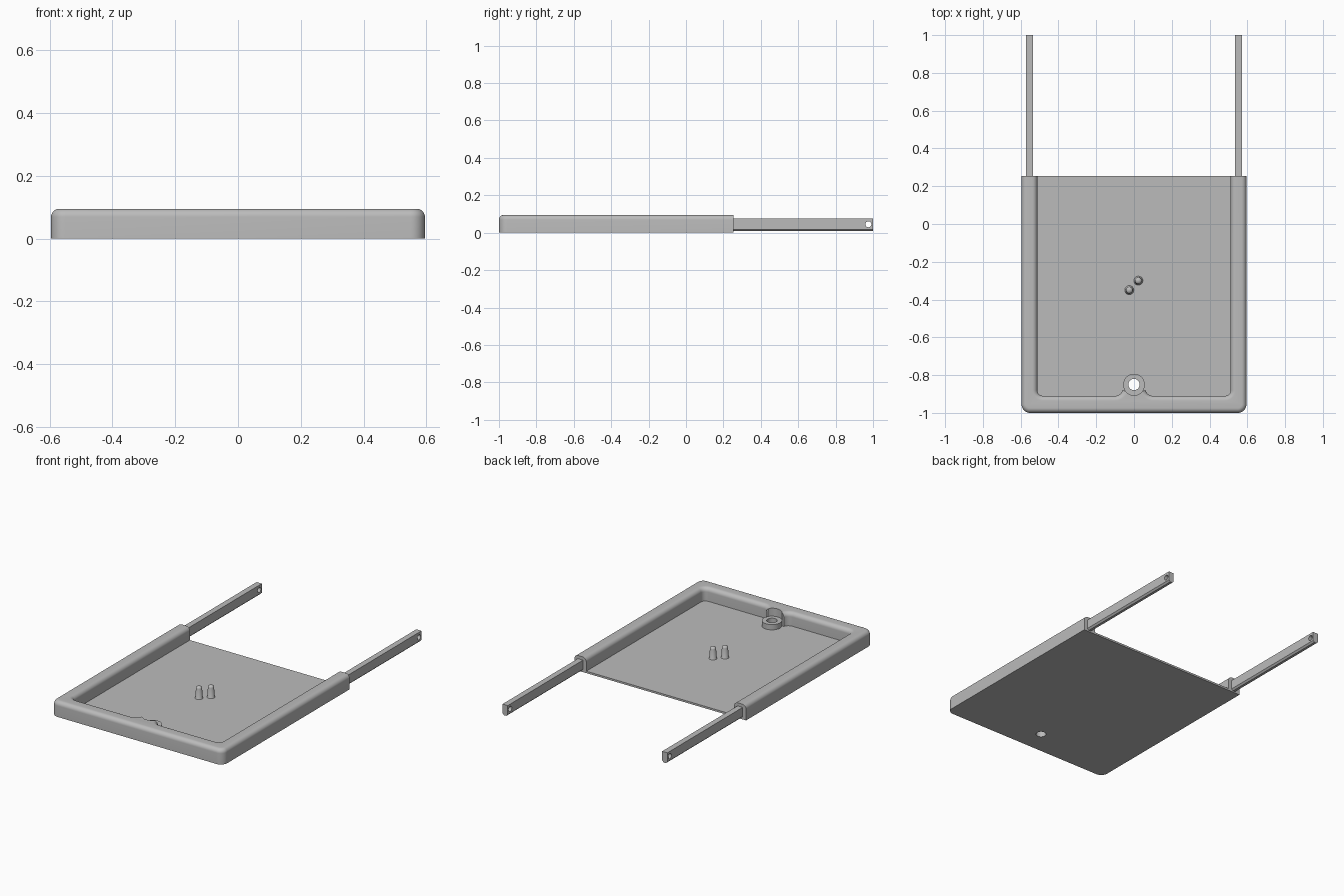
import bpy, bmesh
from math import sin, cos, pi, radians

if "Cube" in bpy.data.objects:
    bpy.data.objects.remove(bpy.data.objects["Cube"])

HALF, INNER, BACK, FRONT = 0.595, 0.512, 0.255, -1.0
INNER_FRONT, HEIGHT, ROUND, FLOOR = -0.91, 0.095, 0.026, 0.012
BOSS_Y, BOSS_R, BOSS_TOP = -0.85, 0.057, 0.045

grey = bpy.data.materials.new("plain grey")
grey.use_nodes = True
grey.diffuse_color = (0.5, 0.5, 0.5, 1)
grey.node_tree.nodes["Principled BSDF"].inputs["Base Color"].default_value = (0.5, 0.5, 0.5, 1)


def make_object(name, bm):
    bmesh.ops.recalc_face_normals(bm, faces=bm.faces)
    mesh = bpy.data.meshes.new(name)
    bm.to_mesh(mesh)
    bm.free()
    mesh.materials.append(grey)
    ob = bpy.data.objects.new(name, mesh)
    bpy.context.collection.objects.link(ob)
    return ob


def loft(name, layers):
    """Skin a stack of equal-length closed loops and cap both ends."""
    bm = bmesh.new()
    rings = [[bm.verts.new(p) for p in layer] for layer in layers]
    for a, b in zip(rings, rings[1:]):
        for i in range(len(a)):
            j = (i + 1) % len(a)
            bm.faces.new((a[i], a[j], b[j], b[i]))
    bm.faces.new(rings[0])
    bm.faces.new(rings[-1])
    return make_object(name, bm)


def arc(cx, cy, r, start, end, steps=8):
    angles = [radians(start + (end - start) * i / steps) for i in range(steps + 1)]
    return [(cx + r * cos(a), cy + r * sin(a)) for a in angles]


def revolve(name, x, y, profile, sides=32):
    """Turn a list of (radius, z) around a vertical axis."""
    return loft(name, [[(x + r * cos(2 * pi * i / sides), y + r * sin(2 * pi * i / sides), z)
                        for i in range(sides)] for r, z in profile])


def cut(ob, cutter):
    mod = ob.modifiers.new("cut", "BOOLEAN")
    mod.operation, mod.solver, mod.object = "DIFFERENCE", "EXACT", cutter
    cutter.hide_render = True
    cutter.hide_set(True)
    cutter.display_type = "WIRE"


def smooth(ob):
    bpy.ops.object.select_all(action="DESELECT")
    ob.select_set(True)
    bpy.context.view_layer.objects.active = ob
    bpy.ops.object.shade_smooth_by_angle(angle=radians(35))


def rim_outline(inset, z):
    """U-shaped rim with flared flanks beside the boss, shrunk by inset."""
    corner, inner_corner, flank = 0.045, 0.03, 0.04
    right = [(0.0, FRONT + inset)]
    right += arc(HALF - corner, FRONT + corner, corner - inset, -90, 0)
    right += [(HALF - inset, BACK), (INNER + inset, BACK)]
    right += arc(INNER - inner_corner, INNER_FRONT + inner_corner, inner_corner + inset, 0, -90)
    right += arc(0.1, INNER_FRONT + flank, flank + inset, -90, -165)
    left = [(-x, y) for x, y in reversed(right[1:])]
    return [(x, y, z) for x, y in right + left]


# Rounded rim
layers = [rim_outline(0, 0)]
for k in range(9):
    t = k / 8 * pi / 2
    layers.append(rim_outline(ROUND * (1 - cos(t)), HEIGHT - ROUND * (1 - sin(t))))
rim = loft("rim", layers)

# Floor plate between the rim sides
floor = loft("floor", [[(-INNER - 0.003, INNER_FRONT - 0.02, z), (INNER + 0.003, INNER_FRONT - 0.02, z),
                        (INNER + 0.003, BACK, z), (-INNER - 0.003, BACK, z)] for z in (0, FLOOR)])

# Screw boss, its pocket in the rim and the through hole
boss = revolve("screw_boss", 0, BOSS_Y, [(BOSS_R, 0), (BOSS_R, BOSS_TOP)], 48)
pocket = revolve("pocket_cutter", 0, BOSS_Y, [(BOSS_R, BOSS_TOP), (BOSS_R, 0.2)], 48)
hole = revolve("hole_cutter", 0, BOSS_Y, [(0.03, -0.1), (0.03, 0.2)])
cut(rim, pocket)
for part in (rim, floor, boss):
    cut(part, hole)

# Two round-topped pins with flared feet
pins = []
for name, x, y in (("left_pin", 0.023, -0.3), ("right_pin", -0.025, -0.35)):
    profile = [(0.025, FLOOR - 0.004), (0.024, FLOOR), (0.02, FLOOR + 0.006), (0.018, 0.075)]
    profile += [(0.018 * cos(a), 0.075 + 0.012 * sin(a)) for a in (0.4, 0.8, 1.2, 1.5)]
    pins.append(revolve(name, x, y, profile, 24))

# Arms with chamfered lower edges and a cross hole near the tip
for name, side in (("left_arm", 1), ("right_arm", -1)):
    half, low, top, chamfer = 0.018, 0.008, 0.075, 0.01
    section = [(-half, top), (half, top), (half, low + chamfer), (half - chamfer, low),
               (chamfer - half, low), (-half, low + chamfer)]
    arm = loft(name, [[(side * 0.553 + x, y, z) for x, z in section] for y in (0.2, 1.0)])
    drill = loft(name + "_hole_cutter", [[(side * 0.553 + dx, y, z) for y, z in
                                          arc(0.975, 0.045, 0.016, 0, 345, 23)] for dx in (-0.1, 0.1)])
    cut(arm, drill)
    smooth(arm)

for part in [rim, boss] + pins:
    smooth(part)
